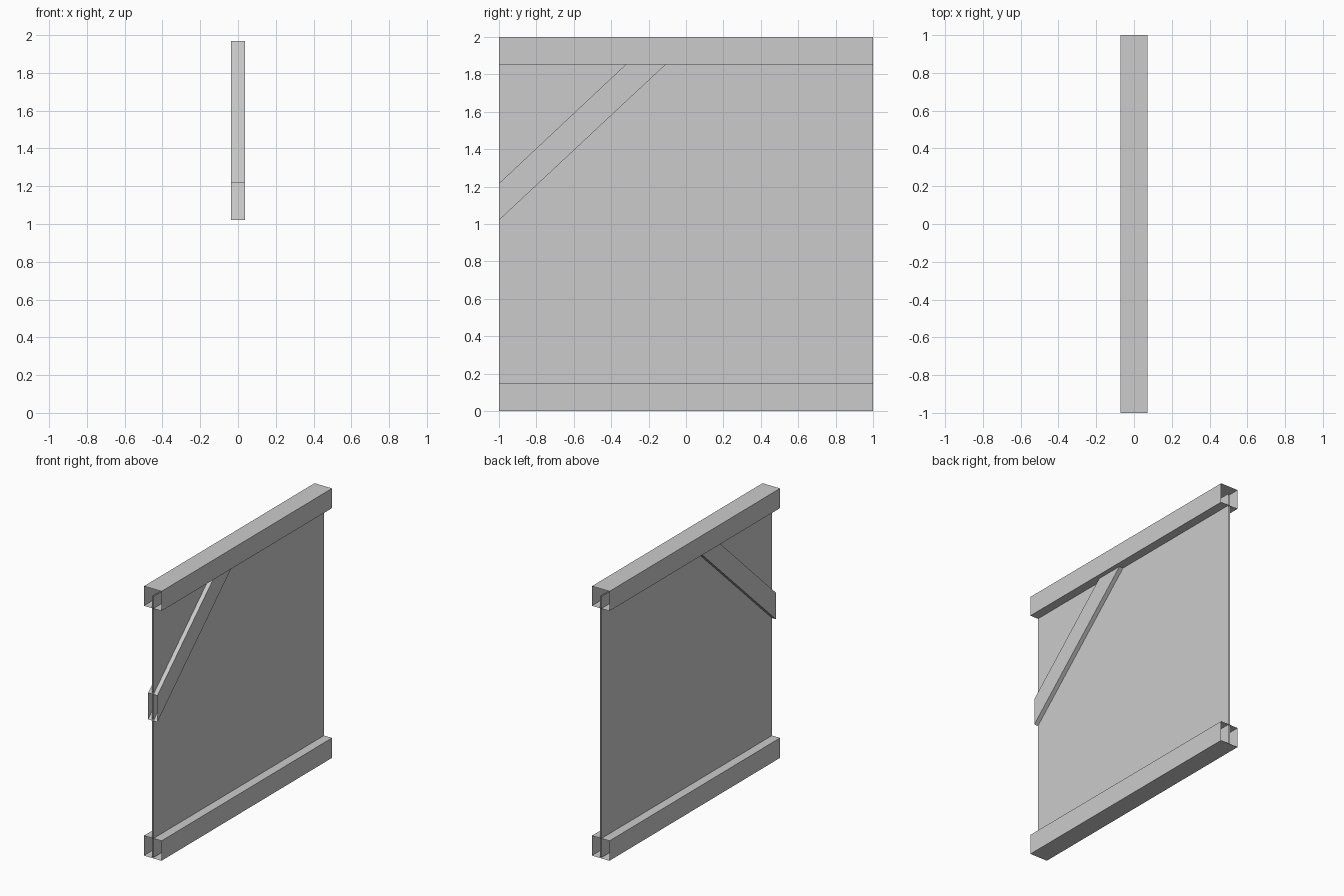
import bpy

if "Cube" in bpy.data.objects:
    bpy.data.objects.remove(bpy.data.objects["Cube"])


def make_mesh(name, verts, faces):
    mesh = bpy.data.meshes.new(name)
    mesh.from_pydata(verts, [], faces)
    mesh.update()
    obj = bpy.data.objects.new(name, mesh)
    bpy.context.collection.objects.link(obj)
    return obj


def open_tube(name, half_width, start, end):
    """Rectangular tube with open ends; start/end are (lower, upper) points in (y, z)."""
    verts = []
    for lower, upper in (start, end):
        for x, (y, z) in ((-1, lower), (1, lower), (1, upper), (-1, upper)):
            verts.append((x * half_width, y, z))
    faces = [(i, (i + 1) % 4, (i + 1) % 4 + 4, i + 4) for i in range(4)]
    # outward winding, seen along +y
    return make_mesh(name, verts, faces)


# horizontal beams
for name, z0, z1 in (("bottom_beam", 0.0, 0.148), ("top_beam", 1.854, 2.0)):
    open_tube(name, 0.072, ((-1, z0), (-1, z1)), ((1, z0), (1, z1)))

# diagonal brace, its top buried in the upper beam
open_tube("diagonal_brace", 0.038,
          ((-1, 1.02), (-1, 1.217)), ((0.017, 1.97), (-0.197, 1.97)))

# thin wall panel: two skins without edge faces
for name, x in (("wall_skin_left", -0.006), ("wall_skin_right", 0.006)):
    quad = [(x, -1, 0.006), (x, 1, 0.006), (x, 1, 1.945), (x, -1, 1.945)]
    make_mesh(name, quad, [(0, 1, 2, 3) if x > 0 else (3, 2, 1, 0)])
